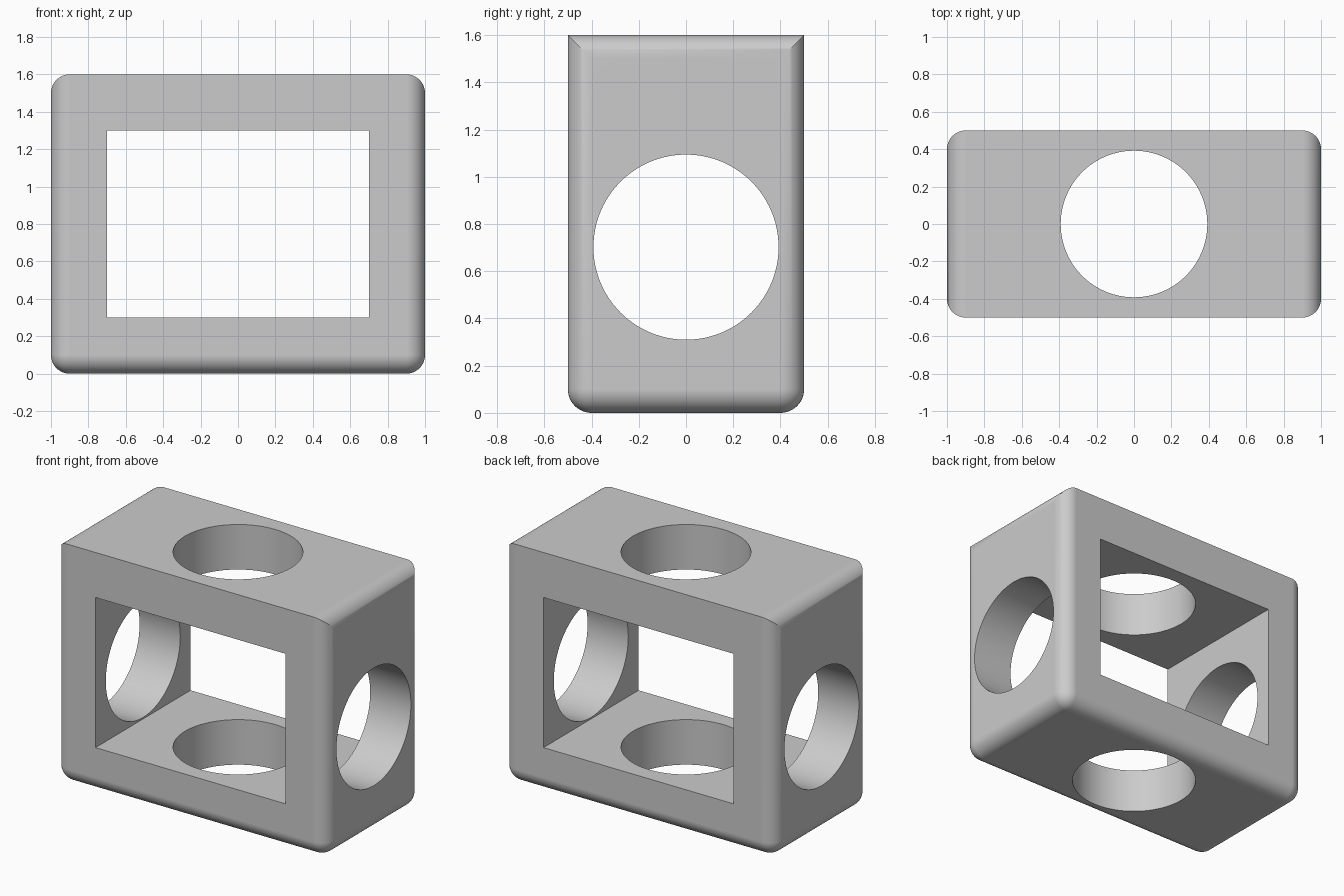
import bpy, bmesh
from math import pi, radians

if "Cube" in bpy.data.objects:
    bpy.data.objects.remove(bpy.data.objects["Cube"])

W, D, H = 2.0, 1.0, 1.6       # overall size
R, HOLE_R, HOLE_Z = 0.1, 0.392, 0.702


def box(name, size, loc):
    bpy.ops.mesh.primitive_cube_add(size=1, location=loc)
    ob = bpy.context.object
    ob.name = name
    for v in ob.data.vertices:
        v.co = [c * s for c, s in zip(v.co, size)]
    return ob


def drill(name, length, loc, rot):
    bpy.ops.mesh.primitive_cylinder_add(vertices=96, radius=HOLE_R, depth=length,
                                        location=loc, rotation=rot)
    bpy.context.object.name = name
    return bpy.context.object


# Body block: every edge rounded except the long front and back edges of the top
body = box("frame_body", (W, D, H), (0, 0, H / 2))
bm = bmesh.new()
bm.from_mesh(body.data)


def is_sharp(edge):
    a, b = (v.co for v in edge.verts)
    return abs(a.x - b.x) > 0.1 and a.z > 0


rounded = [e for e in bm.edges if not is_sharp(e)]
bmesh.ops.bevel(bm, geom=rounded, offset=R, offset_type='OFFSET',
                segments=12, profile=0.5, affect='EDGES')
bm.to_mesh(body.data)
bm.free()

# Cutters: front-to-back window, side-to-side hole, top-to-bottom hole
cutters = [
    box("window_cutter", (1.4, 2, 1.0), (0, 0, 0.8)),
    drill("side_hole_cutter", 3, (0, 0, HOLE_Z), (0, pi / 2, 0)),
    drill("top_hole_cutter", 3, (0, 0, H / 2), (0, 0, 0)),
]
bpy.ops.object.select_all(action='DESELECT')
body.select_set(True)
bpy.context.view_layer.objects.active = body
for cutter in cutters:
    cutter.hide_render = True
    cut = body.modifiers.new(cutter.name, 'BOOLEAN')
    cut.operation, cut.solver, cut.object = 'DIFFERENCE', 'EXACT', cutter
    bpy.ops.object.modifier_apply(modifier=cut.name)
    bpy.data.objects.remove(cutter)

# Smooth rounds and bores, with crisp rims and flat faces
bpy.ops.object.shade_smooth_by_angle(angle=radians(30))
normals = body.modifiers.new("flat_face_normals", 'WEIGHTED_NORMAL')
normals.keep_sharp = True
